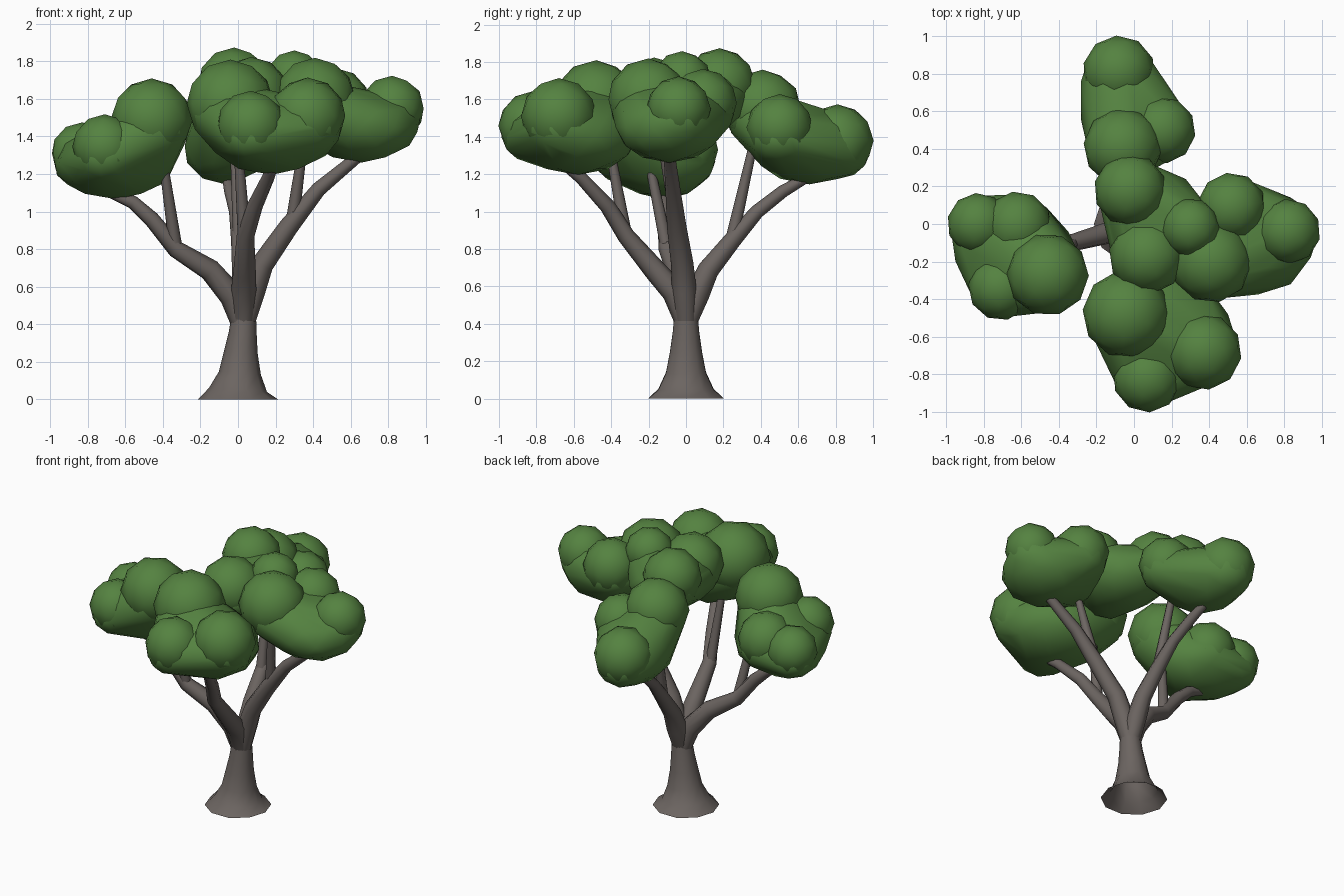
import bpy, bmesh, math
from mathutils import Vector, Matrix

if "Cube" in bpy.data.objects:
    bpy.data.objects.remove(bpy.data.objects["Cube"])


def material(name, rgb):
    m = bpy.data.materials.new(name)
    m.diffuse_color = (*rgb, 1)
    m.use_nodes = True
    m.node_tree.nodes["Principled BSDF"].inputs["Base Color"].default_value = m.diffuse_color
    return m


BARK = material("bark grey brown", (0.150, 0.130, 0.120))
LEAF = material("leaf green", (0.090, 0.225, 0.052))


def finish(bm, name, mat, angle):
    me = bpy.data.meshes.new(name)
    bm.to_mesh(me)
    bm.free()
    me.materials.append(mat)
    ob = bpy.data.objects.new(name, me)
    bpy.context.collection.objects.link(ob)
    bpy.ops.object.select_all(action='DESELECT')
    ob.select_set(True)
    bpy.context.view_layer.objects.active = ob
    bpy.ops.object.shade_smooth_by_angle(angle=math.radians(angle))
    return ob


def tube(name, path, sides=8):
    """Sweep a polygon along points given as (x, y, z, radius); ends stay open."""
    bm = bmesh.new()
    pts = [Vector(p[:3]) for p in path]
    rings = []
    for i, p in enumerate(pts):
        t = pts[min(i + 1, len(pts) - 1)] - pts[max(i - 1, 0)]
        if i == 0:
            t = Vector((0, 0, 1))
        rot = Vector((0, 0, 1)).rotation_difference(t.normalized())
        rings.append([bm.verts.new(p + rot @ Vector((
            path[i][3] * math.cos(2 * math.pi * k / sides),
            path[i][3] * math.sin(2 * math.pi * k / sides), 0)))
            for k in range(sides)])
    for a, b in zip(rings, rings[1:]):
        for k in range(sides):
            n = (k + 1) % sides
            bm.faces.new((a[k], a[n], b[n], b[k]))
    return finish(bm, name, BARK, 65)


def add_ball(bm, i, x, y, z, rx, ry, rz):
    mat = (Matrix.Translation((x, y, z)) @ Matrix.Diagonal((rx, ry, rz, 1))
           @ Matrix.Rotation(0.7 * i, 4, 'Z'))
    bmesh.ops.create_icosphere(bm, subdivisions=2, radius=1.02, matrix=mat)


def foliage(name, pad, tufts):
    """Round tufts (x, y, z, r) on a flattened pad that is hulled around their bases."""
    bm = bmesh.new()
    add_ball(bm, 0, *pad)
    for i, (x, y, z, r) in enumerate(tufts):
        s = 0.91 * r
        add_ball(bm, i, x, y, z - 0.06, s, s, 0.75 * r)
    res = bmesh.ops.convex_hull(bm, input=bm.verts[:])
    inner = {v for v in res["geom_interior"] if isinstance(v, bmesh.types.BMVert)}
    bmesh.ops.delete(bm, geom=list(inner), context='VERTS')
    # drop source faces that are not part of the hull
    hull = {f for f in res["geom"] if f.is_valid and isinstance(f, bmesh.types.BMFace)}
    bmesh.ops.delete(bm, geom=[f for f in bm.faces if f not in hull], context='FACES')
    bmesh.ops.recalc_face_normals(bm, faces=bm.faces)
    for i, (x, y, z, r) in enumerate(tufts):
        add_ball(bm, i + 1, x, y, z, r, r, r)
    return finish(bm, name, LEAF, 50)


# Flared trunk
tube("trunk", [(0, 0, 0, 0.213), (0, 0, 0.05, 0.155), (0.01, 0, 0.14, 0.112),
               (0.015, 0, 0.25, 0.09), (0.025, 0, 0.35, 0.075),
               (0.03, 0, 0.42, 0.068)], 10)

# Main branches
tube("left_branch", [(0.02, 0, 0.40, 0.06), (-0.03, -0.01, 0.55, 0.068),
                     (-0.15, -0.05, 0.69, 0.059), (-0.33, -0.10, 0.80, 0.047),
                     (-0.46, -0.11, 0.96, 0.042), (-0.56, -0.12, 1.05, 0.036),
                     (-0.70, -0.13, 1.11, 0.026)])
tube("right_branch", [(0.03, 0, 0.40, 0.06), (0.08, -0.01, 0.58, 0.066),
                      (0.13, -0.02, 0.72, 0.06), (0.27, -0.05, 0.92, 0.052),
                      (0.43, -0.07, 1.12, 0.04), (0.66, -0.09, 1.31, 0.03)])
tube("front_branch", [(0.03, 0, 0.40, 0.06), (0.03, -0.06, 0.57, 0.068),
                      (0.035, -0.16, 0.68, 0.06), (0.04, -0.32, 0.87, 0.047),
                      (0.09, -0.42, 1.03, 0.042), (0.16, -0.56, 1.18, 0.034),
                      (0.19, -0.66, 1.26, 0.028)])
tube("back_branch", [(0.03, 0, 0.40, 0.06), (0.03, 0.06, 0.56, 0.066),
                     (0.025, 0.12, 0.69, 0.057), (0.01, 0.25, 0.85, 0.047),
                     (-0.01, 0.38, 1.00, 0.038), (-0.04, 0.52, 1.11, 0.034),
                     (-0.06, 0.66, 1.19, 0.026)])

# Thin twigs rising from the branch bends
for name, a, b in [("left_twig", (-0.33, -0.10, 0.80), (-0.40, -0.20, 1.28)),
                   ("right_twig", (0.29, -0.05, 0.95), (0.35, -0.13, 1.38)),
                   ("front_twig", (0.035, -0.32, 0.86), (0.0, -0.41, 1.36)),
                   ("back_twig", (0.01, 0.24, 0.83), (-0.02, 0.36, 1.36))]:
    tube(name, [(*a, 0.036), (*b, 0.023)])

# Foliage clusters
foliage("left_foliage", (-0.65, -0.12, 1.26, 0.31, 0.25, 0.19),
        [(-0.83, 0.0, 1.31, 0.162), (-0.62, -0.01, 1.33, 0.18),
         (-0.71, -0.34, 1.345, 0.17), (-0.46, -0.27, 1.49, 0.215)])
foliage("right_foliage", (0.66, -0.09, 1.45, 0.29, 0.28, 0.185),
        [(0.82, -0.04, 1.55, 0.17), (0.52, 0.09, 1.58, 0.18),
         (0.41, -0.20, 1.60, 0.215)])
foliage("front_foliage", (0.18, -0.58, 1.41, 0.33, 0.32, 0.21),
        [(0.07, -0.82, 1.46, 0.18), (0.37, -0.68, 1.51, 0.20),
         (-0.04, -0.48, 1.575, 0.23)])
foliage("back_foliage", (-0.07, 0.66, 1.35, 0.22, 0.31, 0.20),
        [(-0.08, 0.81, 1.38, 0.19), (0.15, 0.50, 1.45, 0.175),
         (-0.06, 0.41, 1.55, 0.205)])
foliage("crown_foliage", (0.12, 0.0, 1.56, 0.26, 0.29, 0.18),
        [(-0.02, 0.18, 1.68, 0.19), (0.07, -0.17, 1.62, 0.20),
         (0.30, -0.02, 1.70, 0.155)])
